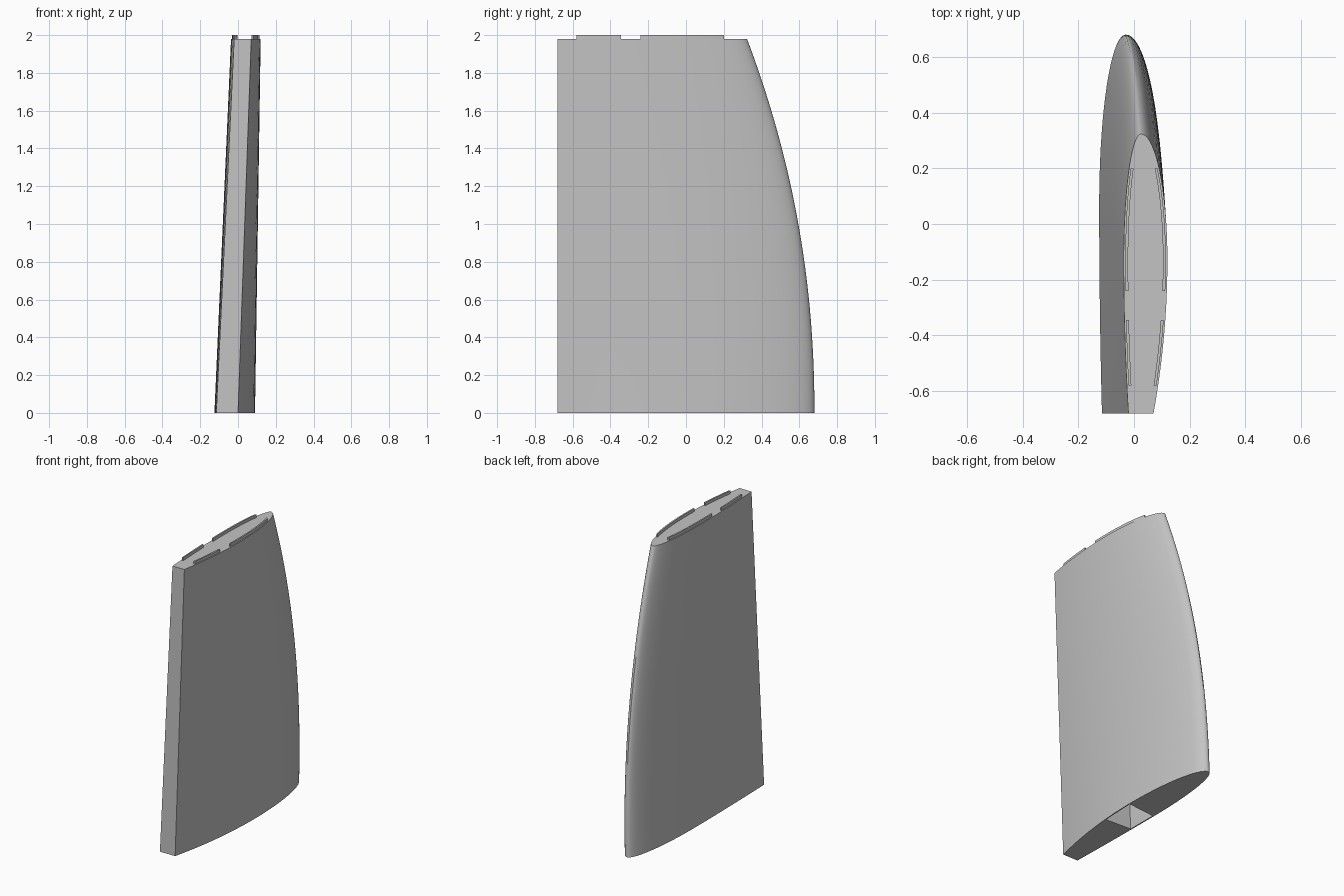
import bpy, bmesh
from math import sin, cos, pi, sqrt, radians

cube = bpy.data.objects.get("Cube")
if cube:
    bpy.data.objects.remove(cube, do_unlink=True)

grey = bpy.data.materials.new("light_grey")
grey.use_nodes = True
grey.diffuse_color = (0.55, 0.55, 0.55, 1)
grey.node_tree.nodes["Principled BSDF"].inputs["Base Color"].default_value = (0.55, 0.55, 0.55, 1)

REAR, CAP, WIDEST = -0.68, 1.98, 0.55


def mix(a, b, t):
    return a + (b - a) * t


def lead(z):
    """Leading edge y at height z."""
    return 0.68 - 0.357 * (z / CAP) ** 2.1


def skin_x(y, z, side):
    """Surface x of the aerofoil on one side (+1 or -1)."""
    t = z / CAP
    s = (y - REAR) / (lead(z) - REAR)
    if side > 0:
        tail, wide = mix(0.0, 0.07, t), mix(0.09, 0.12, t)
    else:
        tail, wide = mix(-0.115, -0.02, t), mix(-0.125, -0.037, t)
    nose = mix(-0.03, 0.025, t)
    if s < WIDEST:
        return wide + (tail - wide) * ((WIDEST - s) / WIDEST) ** 2
    k = min(1, (s - WIDEST) / (1 - WIDEST))
    return nose + (wide - nose) * sqrt(1 - k * k)


def loft(name, rings):
    """Skin a stack of equal closed rings and cap both ends."""
    bm = bmesh.new()
    rows = [[bm.verts.new(p) for p in ring] for ring in rings]
    n = len(rows[0])
    for a, b in zip(rows, rows[1:]):
        for i in range(n):
            j = (i + 1) % n
            bm.faces.new((a[i], a[j], b[j], b[i]))
    bm.faces.new(rows[0])
    bm.faces.new(rows[-1])
    bmesh.ops.recalc_face_normals(bm, faces=bm.faces[:])
    mesh = bpy.data.meshes.new(name)
    bm.to_mesh(mesh)
    bm.free()
    mesh.materials.append(grey)
    obj = bpy.data.objects.new(name, mesh)
    bpy.context.collection.objects.link(obj)
    return obj


def activate(obj):
    bpy.ops.object.select_all(action='DESELECT')
    obj.select_set(True)
    bpy.context.view_layer.objects.active = obj


# Tapered wing body
def section(z):
    fractions = [WIDEST * i / 10 for i in range(10)]
    fractions += [WIDEST + (1 - WIDEST) * sin(pi / 2 * i / 18) for i in range(19)]
    ys = [mix(REAR, lead(z), s) for s in fractions]
    right = [(skin_x(y, z, 1), y, z) for y in ys]
    left = [(skin_x(y, z, -1), y, z) for y in ys[:-1]]
    return right + left[::-1]


ROWS = 32
body = loft("wing_body", [section(CAP * i / ROWS) for i in range(ROWS + 1)])


# Spar socket in the underside
def socket_ring(z):
    corners = ((1, -0.18), (1, 0.06), (-1, 0.04), (-1, -0.17))
    return [(skin_x(y, max(z, 0), side) - side * 0.006, y, z) for side, y in corners]


cutter = loft("socket_cutter", [socket_ring(z) for z in (-0.05, 0.6)])
cutter.hide_render = True
activate(body)
cut = body.modifiers.new("socket", 'BOOLEAN')
cut.operation = 'DIFFERENCE'
cut.solver = 'EXACT'
cut.object = cutter
bpy.ops.object.modifier_apply(modifier=cut.name)
bpy.data.objects.remove(cutter, do_unlink=True)
bpy.ops.object.shade_smooth_by_angle(angle=radians(30))


# Thin locating ribs following the cap outline
def rib(name, side, y0, y1):
    rings = []
    for i in range(13):
        y = mix(y0, y1, i / 12)
        outer = skin_x(y, CAP, side) - side * 0.006
        inner = outer - side * 0.01
        rings.append([(outer, y, CAP - 0.01), (inner, y, CAP - 0.01),
                      (inner, y, 2.0), (outer, y, 2.0)])
    activate(loft(name, rings))
    bpy.ops.object.shade_smooth_by_angle(angle=radians(30))


for label, side in (("left", 1), ("right", -1)):
    rib("front_rib_" + label, side, -0.58, -0.345)
    rib("back_rib_" + label, side, -0.24, 0.2)
